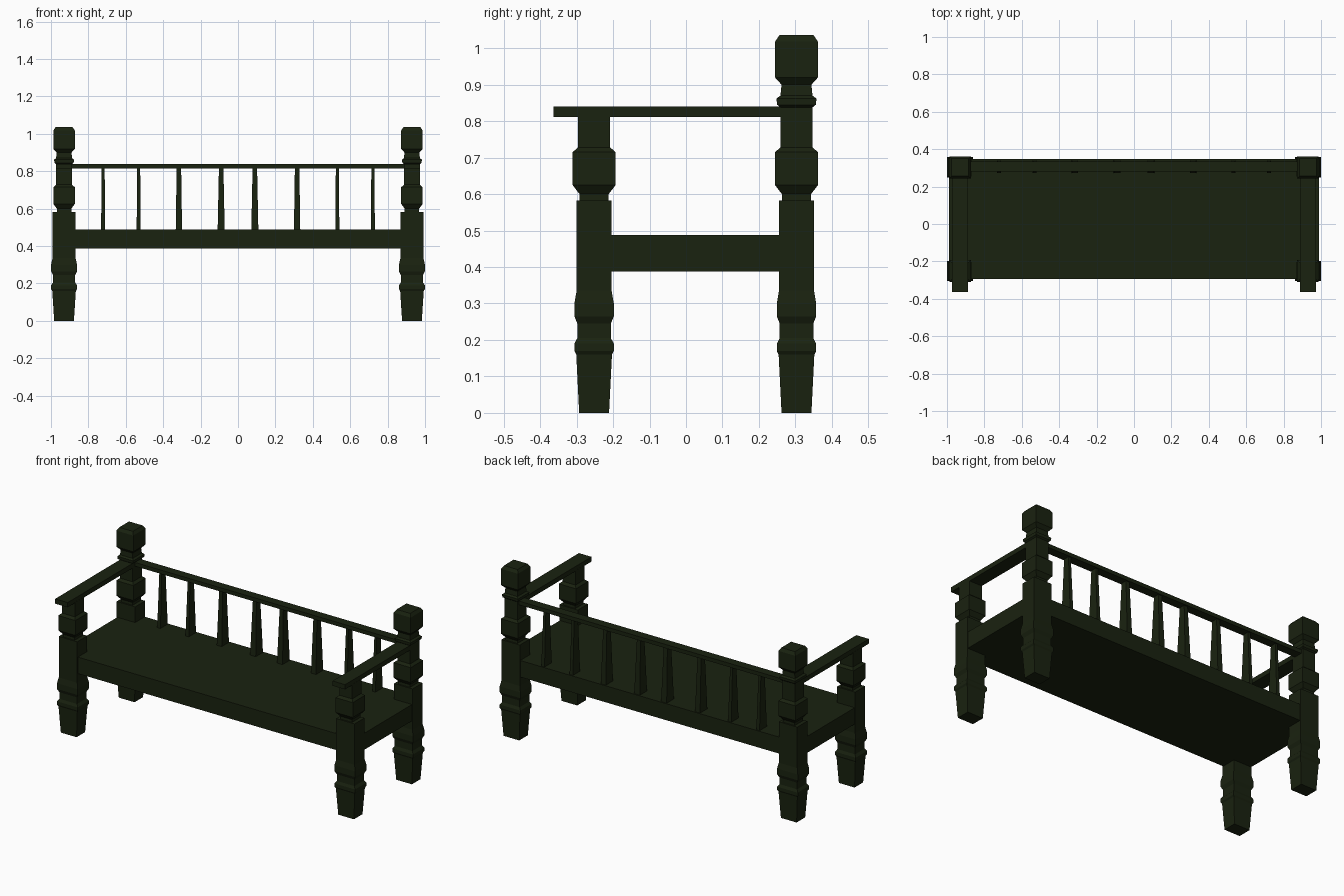
import bpy, bmesh

if "Cube" in bpy.data.objects:
    bpy.data.objects.remove(bpy.data.objects["Cube"])

mat = bpy.data.materials.new("dark_green_paint")
mat.diffuse_color = (0.010, 0.016, 0.005, 1)
mat.use_nodes = True
mat.node_tree.nodes["Principled BSDF"].inputs["Base Color"].default_value = mat.diffuse_color


def stack(name, x, y, rings):
    """Square-sided solid from (z, half_x, half_y) rings around a vertical axis."""
    bm = bmesh.new()
    loops = [[bm.verts.new((x + sx * hx, y + sy * hy, z))
              for sx, sy in ((-1, -1), (1, -1), (1, 1), (-1, 1))]
             for z, hx, hy in rings]
    for a, b in zip(loops, loops[1:]):
        for i in range(4):
            j = (i + 1) % 4
            bm.faces.new((a[i], a[j], b[j], b[i]))
    bm.faces.new(loops[0][::-1])
    bm.faces.new(loops[-1])
    me = bpy.data.meshes.new(name)
    bm.to_mesh(me)
    bm.free()
    ob = bpy.data.objects.new(name, me)
    me.materials.append(mat)
    bpy.context.collection.objects.link(ob)
    return ob


def box(name, x0, x1, y0, y1, z0, z1):
    hx, hy = (x1 - x0) / 2, (y1 - y0) / 2
    return stack(name, (x0 + x1) / 2, (y0 + y1) / 2, [(z0, hx, hy), (z1, hx, hy)])


# post profiles as (height, half width); the legs are wider across the bench
leg = [(0, .041), (.16, .049), (.17, .054), (.19, .054), (.205, .046),
       (.245, .046), (.265, .054), (.30, .054), (.335, .048), (.583, .048)]
knob = [(.583, .040), (.60, .040), (.625, .059), (.715, .059), (.728, .044), (.815, .044)]
finial = [(.838, .044), (.845, .053), (.862, .055), (.87, .044), (.90, .041),
          (.92, .059), (1.018, .059), (1.036, .047)]

leg_rings = [(z, r * 1.285, r) for z, r in leg]
knob_rings = [(z, r * .97, r) for z, r in knob]
finial_rings = [(z, r * .97, r) for z, r in finial]

for side, sx in (("left", -1), ("right", 1)):
    x = sx * .93
    # posts
    stack(f"front_post_{side}", x, -.252, leg_rings + knob_rings)
    stack(f"back_post_{side}", x, .303, leg_rings + knob_rings + finial_rings)
    # armrest
    box(f"armrest_{side}", x - .042, x + .042, -.363, .30, .811, .84)

# seat slab
box("seat", -.988, .988, -.293, .347, .388, .488)

# top rail of the backrest
box("back_rail", -.92, .92, .28, .333, .815, .838)

# tapered slats, wider toward the middle
for side, sx in (("left", -1), ("right", 1)):
    for i, (x, base, top) in enumerate([(.09, .019, .012), (.316, .017, .012),
                                        (.531, .011, .008), (.721, .011, .008)]):
        stack(f"slat_{side}_{i + 1}", sx * x, .306,
              [(.48, base, .035), (.82, top, .018)])
